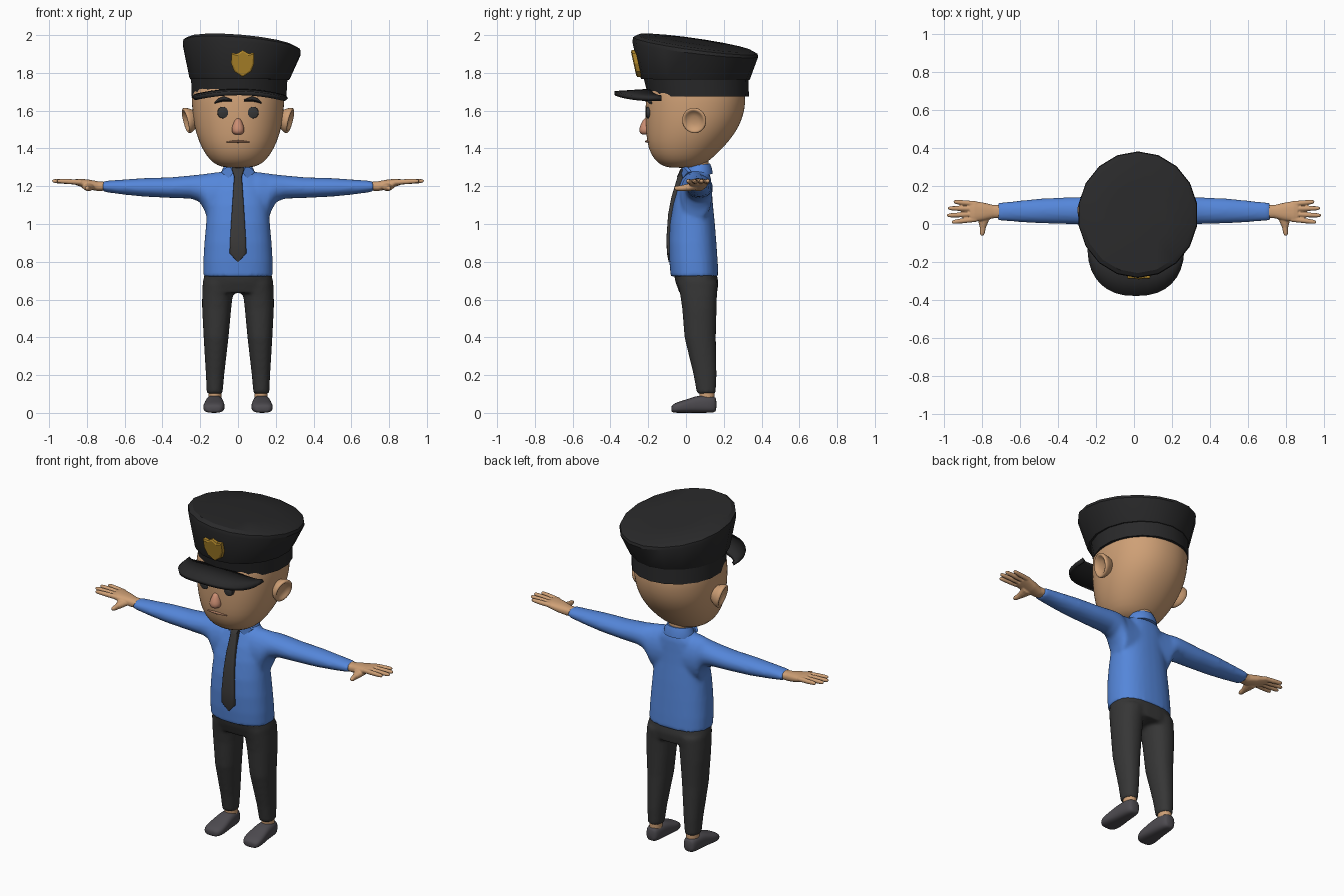
import bpy, bmesh, math
from mathutils import Matrix, Vector


def material(name, rgb):
    m = bpy.data.materials.new(name)
    m.diffuse_color = (*rgb, 1)
    return m


SKIN = material("skin", (0.62, 0.35, 0.18))
NOSE = material("nose_pink", (0.60, 0.27, 0.17))
LIP = material("lip", (0.45, 0.22, 0.13))
BLUE = material("shirt_blue", (0.09, 0.24, 0.70))
DARK = material("dark_cloth", (0.037, 0.037, 0.037))
BLACK = material("hat_black", (0.022, 0.022, 0.023))
TIE = material("tie_grey", (0.045, 0.043, 0.042))
SHOE = material("shoe_grey", (0.075, 0.07, 0.08))
GOLD = material("gold", (0.45, 0.25, 0.025))

AXES = {'z': lambda t, u, v: (u, v, t),
        'x': lambda t, u, v: (t, u, v),
        'y': lambda t, u, v: (u, t, v)}


def loft(bm, rings, axis='z', n=24, p=2.0):
    """Skin superellipse rings given as (t, u0, u1, v0, v1) along an axis."""
    power = lambda c: math.copysign(abs(c) ** (2 / p), c)
    loops = []
    for t, u0, u1, v0, v1 in rings:
        loop = []
        for i in range(n):
            a = 2 * math.pi * (i + 0.5) / n
            u = (u0 + u1) / 2 + (u1 - u0) / 2 * power(math.cos(a))
            v = (v0 + v1) / 2 + (v1 - v0) / 2 * power(math.sin(a))
            loop.append(bm.verts.new(AXES[axis](t, u, v)))
        loops.append(loop)
    for a, b in zip(loops, loops[1:]):
        for i in range(n):
            j = (i + 1) % n
            bm.faces.new((a[i], a[j], b[j], b[i]))
    bm.faces.new(loops[0])
    bm.faces.new(loops[-1])
    return [v for loop in loops for v in loop]


def sym(rings):
    """Rings symmetric in x: (z, half_width, y0, y1)."""
    return [(z, -w, w, a, b) for z, w, a, b in rings]


def plate(bm, pts, y_of, depth):
    """Front-facing plate from an (x, z) outline."""
    f = bm.faces.new([bm.verts.new((x, y_of(x, z), z)) for x, z in pts])
    ext = bmesh.ops.extrude_face_region(bm, geom=[f])['geom']
    bmesh.ops.translate(bm, vec=(0, -depth, 0),
                        verts=[g for g in ext if isinstance(g, bmesh.types.BMVert)])
    return [g for g in ext if isinstance(g, bmesh.types.BMFace)]


def finish(name, bm, mat, mirror=False, voxel=0, smooth=3, sub=0, angle=40):
    bmesh.ops.recalc_face_normals(bm, faces=bm.faces[:])
    me = bpy.data.meshes.new(name)
    bm.to_mesh(me)
    bm.free()
    me.materials.append(mat)
    ob = bpy.data.objects.new(name, me)
    bpy.context.collection.objects.link(ob)
    bpy.ops.object.select_all(action='DESELECT')
    ob.select_set(True)
    bpy.context.view_layer.objects.active = ob
    bpy.ops.object.shade_smooth_by_angle(angle=math.radians(180 if sub else angle))
    if mirror:
        ob.modifiers.new("mirror", 'MIRROR').use_mirror_merge = False
    if voxel:
        r = ob.modifiers.new("fuse", 'REMESH')
        r.mode, r.voxel_size, r.use_smooth_shade = 'VOXEL', voxel, True
        s = ob.modifiers.new("soften", 'SMOOTH')
        s.factor, s.iterations = 0.5, smooth
    if sub:
        ob.modifiers.new("subdivide", 'SUBSURF').levels = sub
        ob.modifiers["subdivide"].render_levels = sub
    return ob


def simple(name, rings, mat, axis='z', n=24, p=2.0, **kw):
    bm = bmesh.new()
    loft(bm, rings, axis, n, p)
    return finish(name, bm, mat, **kw)


# Head, neck and face
simple("head", sym([(1.297, .06, -.09, .04), (1.31, .112, -.13, .085), (1.34, .152, -.168, .13),
                    (1.40, .192, -.202, .195), (1.48, .224, -.212, .262), (1.56, .24, -.216, .302),
                    (1.64, .246, -.216, .317), (1.72, .245, -.205, .315), (1.76, .22, -.18, .28)]),
       SKIN, n=32, p=2.15, sub=1)
simple("neck", sym([(1.24, .06, .01, .12), (1.36, .06, .01, .12)]), SKIN)
simple("nose", sym([(1.472, .018, -.235, -.19), (1.484, .034, -.248, -.18), (1.505, .036, -.25, -.18),
                    (1.535, .025, -.238, -.18), (1.562, .013, -.222, -.19)]), NOSE, n=12, sub=1)
simple("eye", [(-.214, .068, .092, 1.578, 1.602), (-.209, .052, .108, 1.56, 1.62),
               (-.185, .05, .11, 1.558, 1.622)], DARK, axis='y', mirror=True)
simple("eyebrow", [(.033, -.222, -.19, 1.648, 1.66), (.075, -.218, -.19, 1.649, 1.676),
                   (.105, -.207, -.175, 1.643, 1.665), (.125, -.196, -.17, 1.636, 1.644)],
       BLACK, axis='x', n=10, mirror=True)
simple("mouth", [(-.062, -.203, -.18, 1.431, 1.436), (-.03, -.215, -.19, 1.431, 1.441),
                 (0, -.218, -.19, 1.43, 1.444), (.03, -.215, -.19, 1.431, 1.441),
                 (.062, -.203, -.18, 1.431, 1.436)], LIP, axis='x', n=10)

# Ears: dished discs leaning outward
bm = bmesh.new()
ear_c = Vector((.262, .045, 1.55))
loft(bm, [(x, .045 - r, .045 + r, 1.55 - r * 1.07, 1.55 + r * 1.07) for x, r in
          [(.20, .03), (.235, .05), (.262, .066), (.278, .066), (.281, .054), (.268, .044), (.258, .02)]],
     axis='x', n=20)
bmesh.ops.rotate(bm, cent=ear_c, verts=bm.verts[:],
                 matrix=Matrix.Rotation(math.radians(-12), 3, 'Z') @ Matrix.Rotation(math.radians(14), 3, 'Y'))
finish("ear", bm, SKIN, mirror=True, sub=1)

# Hat: band, tilted flaring crown, visor, badge
simple("hat_band", [(1.675, -.25, .26, -.2, .333), (1.775, -.252, .266, -.225, .33)], BLACK, n=18)
bm = bmesh.new()
for v in loft(bm, [(1.765, -.256, .274, -.238, .335), (1.775, -.262, .28, -.243, .34),
                   (1.925, -.296, .337, -.284, .382), (1.945, -.294, .333, -.28, .378),
                   (1.958, -.27, .31, -.258, .352), (1.966, -.13, .17, -.12, .21)], n=18):
    w = (v.co.z - 1.75) / .19
    v.co.z -= w * (.13 * (v.co.y - .05) + .08 * (v.co.x - .02))
finish("hat_crown", bm, BLACK, angle=30)

bm = bmesh.new()
rows = []
for i in range(17):
    a = math.pi * (1 + i / 16)
    c, s = math.cos(a), math.sin(a)
    row = []
    for k in (0, .5, 1):
        x = .01 + (.235 + .012 * k) * math.copysign(abs(c) ** .85, c)
        y = -.13 - (.06 + .188 * k) * abs(s) ** .85
        row.append(bm.verts.new((x, y, 1.705 - .012 * k - .03 * (x / .24) ** 2)))
    rows.append(row)
for a, b in zip(rows, rows[1:]):
    for k in (0, 1):
        bm.faces.new((a[k], b[k], b[k + 1], a[k + 1]))
visor = finish("hat_visor", bm, BLACK)
sol = visor.modifiers.new("thickness", 'SOLIDIFY')
sol.thickness, sol.offset = .022, 0

bm = bmesh.new()
half = [(.03, .052), (.06, .056), (.061, 0), (.045, -.042)]
outline = [(0, .07)] + half + [(0, -.072)] + [(-x, z) for x, z in reversed(half)]
front = plate(bm, [(x + .025, z + 1.85) for x, z in outline],
              lambda x, z: -.232 - .22 * (z - 1.765), .022)
bmesh.ops.inset_region(bm, faces=front, thickness=.009, depth=-.005)
finish("hat_badge", bm, GOLD, angle=20)

# Shirt: torso and both sleeves fused
bm = bmesh.new()
loft(bm, sym([(.722, .184, -.081, .172), (.8, .184, -.088, .168), (.9, .178, -.091, .161),
              (1.0, .169, -.086, .153), (1.1, .161, -.069, .143), (1.18, .15, -.046, .137),
              (1.24, .125, -.02, .132), (1.28, .085, 0, .12)]), n=32, p=2.4)
arm = [(.11, -.035, .135, 1.0, 1.275), (.16, -.025, .137, 1.02, 1.268), (.18, -.018, .14, 1.078, 1.265),
       (.205, -.01, .142, 1.118, 1.262), (.25, -.004, .143, 1.134, 1.257), (.36, 0, .14, 1.138, 1.247),
       (.5, .004, .133, 1.145, 1.243), (.6, .01, .123, 1.155, 1.236), (.715, .018, .112, 1.17, 1.228)]
loft(bm, [(-r[0], *r[1:]) for r in reversed(arm)] + arm, axis='x', n=24)
finish("shirt", bm, BLUE, voxel=.011, smooth=4)

# Collar ring with two front flaps
bm = bmesh.new()
loft(bm, sym([(1.255, .09, -.012, .142), (1.285, .086, -.01, .138), (1.312, .068, .005, .128)]))
for v in bm.verts:
    v.co.z += .12 * (v.co.y - .06)
for s in (1, -1):
    plate(bm, [(s * x, z) for x, z in [(.005, 1.29), (.06, 1.302), (.09, 1.275), (.05, 1.243)]],
          lambda x, z: -.01 + 5 * x * x, .02)
finish("collar", bm, BLUE)

# Tie: knot and blade following the chest
simple("tie_knot", sym([(1.25, .02, -.048, 0), (1.29, .034, -.03, .01), (1.298, .03, -.02, .01)]),
       TIE, n=16, p=5)
simple("tie_blade", sym([(.80, .003, -.092, -.07), (.845, .045, -.101, -.07), (.92, .042, -.104, -.07),
                         (1.05, .034, -.095, -.06), (1.14, .028, -.078, -.04), (1.2, .024, -.06, -.02),
                         (1.26, .02, -.042, 0)]), TIE, n=16, p=6)

# Trousers: hips and legs fused
bm = bmesh.new()
loft(bm, sym([(.635, .188, -.035, .165), (.69, .188, -.055, .172), (.74, .176, -.066, .162)]), p=2.6)
leg = [(.1, .082, .165, .058, .157), (.2, .073, .17, .04, .162), (.4, .05, .182, -.008, .158),
       (.55, .036, .19, -.02, .162), (.62, .028, .19, -.03, .164), (.69, .01, .186, -.045, .168)]
loft(bm, leg, p=2.2)
loft(bm, [(z, -b, -a, c, d) for z, a, b, c, d in leg], p=2.2)
finish("trousers", bm, DARK, voxel=.011)

# Ankles and shoes
simple("ankle", [(.06, .088, .158, .07, .152), (.11, .088, .158, .07, .152)], SKIN, n=16, mirror=True)
simple("shoe", [(.162, .10, .15, .012, .075), (.15, .088, .162, .001, .088), (.11, .08, .17, 0, .095),
                (.05, .076, .174, 0, .09), (0, .07, .182, 0, .07), (-.045, .07, .186, 0, .058),
                (-.07, .083, .178, .001, .045), (-.078, .1, .16, .008, .034)],
       SHOE, axis='y', n=20, p=2.8, mirror=True, sub=1)

# Hands: palm, four fingers and thumb fused
bm = bmesh.new()
loft(bm, [(.69, .032, .1, 1.178, 1.222), (.74, .03, .1, 1.174, 1.226), (.79, .018, .112, 1.183, 1.235),
          (.84, .012, .12, 1.2, 1.24), (.862, .014, .118, 1.208, 1.237)], axis='x', p=2.4)
for y0, y1, tip in [(.025, .01, .955), (.052, .045, .98), (.08, .083, .975), (.106, .117, .945)]:
    rings = []
    for k, r in [(0, .014), (.5, .0135), (.85, .0115), (.96, .009), (1, .004)]:
        y, z = y0 + (y1 - y0) * k, 1.221 + .007 * k
        rings.append((.83 + (tip + .004 - .83) * k, y - r, y + r, z - r, z + r))
    loft(bm, rings, axis='x', n=12)
loft(bm, [(.05, .75, .83, 1.178, 1.225), (.015, .764, .82, 1.174, 1.215), (-.02, .779, .811, 1.174, 1.206),
          (-.05, .785, .811, 1.176, 1.202), (-.062, .792, .806, 1.182, 1.197)], axis='y', n=12)
hand = finish("hand", bm, SKIN, voxel=.004, smooth=3)
hand.modifiers.new("mirror", 'MIRROR').use_mirror_merge = False
